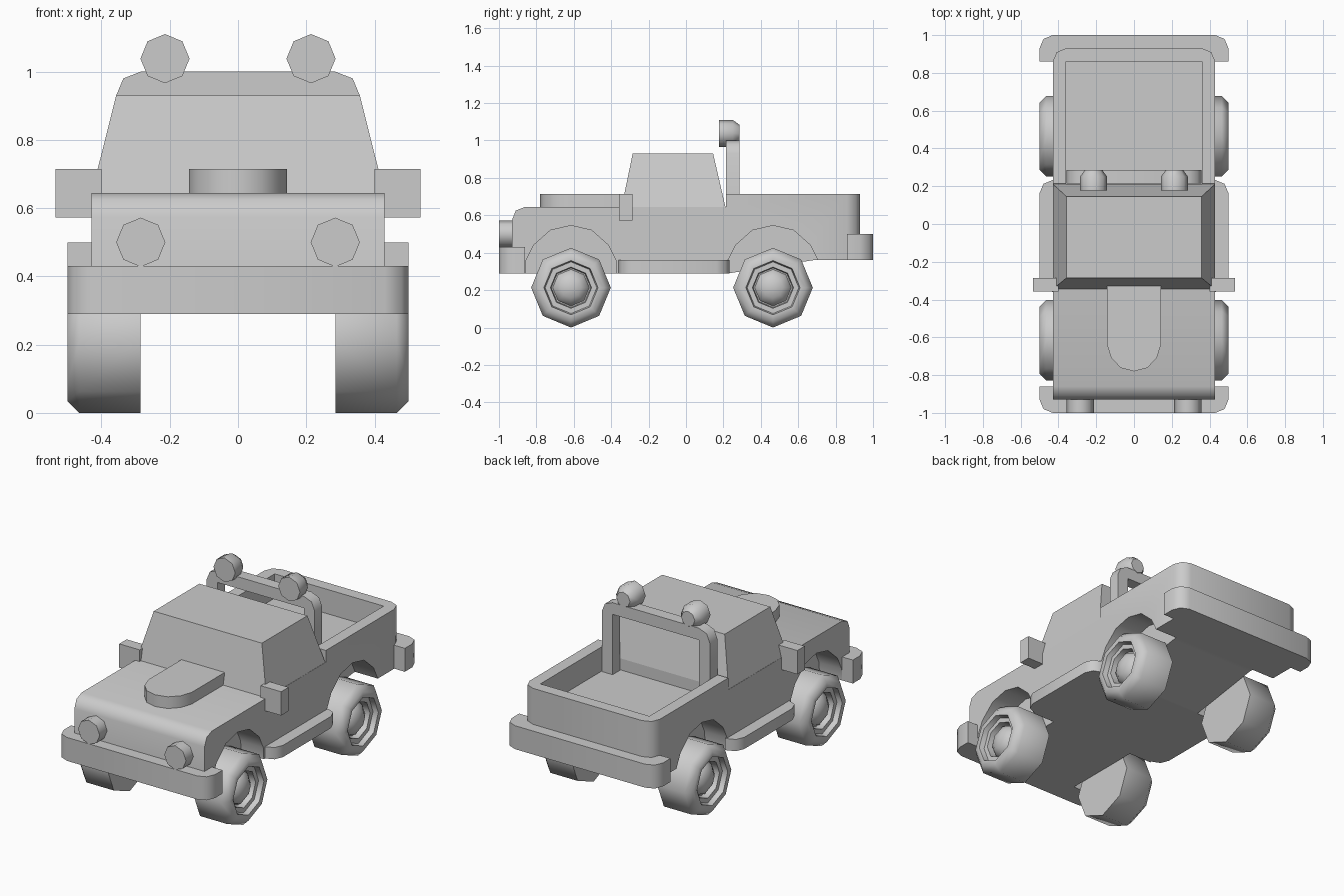
import bpy, bmesh, math
from mathutils import Vector

if "Cube" in bpy.data.objects:
    bpy.data.objects.remove(bpy.data.objects["Cube"])


def finish(name, bm):
    bmesh.ops.recalc_face_normals(bm, faces=bm.faces)
    me = bpy.data.meshes.new(name)
    bm.to_mesh(me)
    bm.free()
    ob = bpy.data.objects.new(name, me)
    bpy.context.collection.objects.link(ob)
    return ob


def prism(name, pts, axis, a, b, round_at=None, r=0.07):
    """Extrude a 2D outline along an axis; round the upright edges where round_at(x, y) holds."""
    place = {'x': lambda u, v, t: (t, u, v),
             'y': lambda u, v, t: (u, t, v),
             'z': lambda u, v, t: (u, v, t)}[axis]
    bm = bmesh.new()
    n = len(pts)
    lo = [bm.verts.new(place(u, v, a)) for u, v in pts]
    hi = [bm.verts.new(place(u, v, b)) for u, v in pts]
    bm.faces.new(lo)
    bm.faces.new(hi)
    for i in range(n):
        j = (i + 1) % n
        bm.faces.new((lo[i], lo[j], hi[j], hi[i]))
    bmesh.ops.recalc_face_normals(bm, faces=bm.faces)
    if round_at:
        edges = []
        for e in bm.edges:
            p, q = e.verts[0].co, e.verts[1].co
            if (p - q).xy.length < 1e-4 and round_at(p.x, p.y):
                edges.append(e)
        bmesh.ops.bevel(bm, geom=edges, offset=r, segments=2, profile=0.5, affect='EDGES')
    return finish(name, bm)


def box(name, x, y, z, round_at=None, r=0.07):
    pts = [(x[0], y[0]), (x[1], y[0]), (x[1], y[1]), (x[0], y[1])]
    return prism(name, pts, 'z', z[0], z[1], round_at, r)


def lathe(name, profile, axis, centre, flip=1):
    """Eight-sided turned part; profile holds (radius, distance along axis)."""
    bm = bmesh.new()
    ax = Vector((1, 0, 0)) if axis == 'x' else Vector((0, 1, 0))
    vs = [bm.verts.new(ax * t * flip + Vector((0, 0, r))) for r, t in profile]
    es = [bm.edges.new(p) for p in zip(vs, vs[1:])]
    bmesh.ops.spin(bm, geom=vs + es, axis=ax, cent=(0, 0, 0), angle=2 * math.pi, steps=8)
    bmesh.ops.remove_doubles(bm, verts=bm.verts, dist=1e-4)
    bmesh.ops.translate(bm, verts=bm.verts, vec=centre)
    return finish(name, bm)


def cut(ob, cutter):
    m = ob.modifiers.new("cut", 'BOOLEAN')
    m.operation = 'DIFFERENCE'
    m.solver = 'EXACT'
    m.object = cutter
    bpy.context.view_layer.objects.active = ob
    bpy.ops.object.modifier_apply(modifier=m.name)
    bpy.data.objects.remove(cutter)


AXLES = {"front": -0.615, "rear": 0.465}
SIDES = {"right": -1, "left": 1}

# Main body with hood, bed walls and rounded tail corners
body = prism("body", [(-0.93, 0.29), (-0.93, 0.575), (-0.91, 0.625), (-0.86, 0.645),
                      (0.215, 0.645), (0.215, 0.715), (0.93, 0.715), (0.93, 0.36),
                      (0.68, 0.36), (0.23, 0.29)], 'x', -0.43, 0.43,
             round_at=lambda x, y: y > 0.9)

# Open bed and wheel wells
cut(body, box("bed_cutter", (-0.36, 0.36), (0.21, 0.86), (0.57, 0.9)))
half = [(0.25, 0.2), (0.24, 0.36), (0.2, 0.44), (0.11, 0.52)]
for c in AXLES.values():
    arch = [(c + u, v) for u, v in half] + [(c, 0.545)] + [(c - u, v) for u, v in reversed(half)]
    for s in SIDES.values():
        cut(body, prism("well_cutter", arch, 'x', s * 0.28, s * 0.6))

# Tapered cab
bm = bmesh.new()
rings = []
for x, y0, y1, z in ((0.43, -0.345, 0.212, 0.64), (0.357, -0.285, 0.145, 0.93)):
    rings.append([bm.verts.new(p) for p in ((-x, y0, z), (x, y0, z), (x, y1, z), (-x, y1, z))])
for f in rings:
    bm.faces.new(f)
for i in range(4):
    j = (i + 1) % 4
    bm.faces.new((rings[0][i], rings[0][j], rings[1][j], rings[1][i]))
finish("cab", bm)

# Hood scoop with rounded nose
nose = [(0.143, -0.32), (0.143, -0.64), (0.12, -0.71), (0.07, -0.762)]
prism("hood_scoop", nose + [(0, -0.78)] + [(-x, y) for x, y in reversed(nose)], 'z', 0.63, 0.715)

# Bumpers
box("front_bumper", (-0.5, 0.5), (-1, -0.86), (0.29, 0.43), lambda x, y: y < -0.95)
box("rear_bumper", (-0.5, 0.5), (0.86, 1), (0.36, 0.5), lambda x, y: y > 0.95)
# The bed must stay open above the bumper: its top (0.5) lies below the bed floor (0.57)

# Roll bar
bar = [(0.285, 0.565), (0.357, 0.565), (0.357, 0.93), (0.336, 0.98), (0.285, 1.0)]
prism("roll_bar", bar + [(-x, z) for x, z in reversed(bar)] + [(-0.285, 0.93), (0.285, 0.93)],
      'y', 0.214, 0.285)

tyre = [(0, 0.285), (0.213, 0.285), (0.213, 0.465), (0.178, 0.5), (0.145, 0.5),
        (0.138, 0.47), (0.11, 0.47), (0.105, 0.43), (0.098, 0.43), (0.09, 0.45),
        (0.055, 0.475), (0, 0.485)]
for side, s in SIDES.items():
    # Wheels
    for end, c in AXLES.items():
        lathe(f"{end}_{side}_wheel", tyre, 'x', (0, c, 0.213), s)
    # Headlights and roof lamps
    lathe(f"{side}_headlight", [(0, -1), (0.072, -1), (0.072, -0.92), (0, -0.92)],
          'y', (s * 0.285, 0, 0.5))
    lathe(f"{side}_roof_lamp", [(0, 0.177), (0.072, 0.177), (0.072, 0.25), (0.045, 0.287), (0, 0.287)],
          'y', (s * 0.214, 0, 1.038))
    # Side mirrors
    xs = sorted((s * 0.4, s * 0.535))
    box(f"{side}_mirror", xs, (-0.357, -0.287), (0.573, 0.715))
    # Running boards
    xs = sorted((s * 0.42, s * 0.5))
    box(f"{side}_running_board", xs, (-0.36, 0.233), (0.29, 0.36), lambda x, y: abs(x) > 0.45)

# Smooth shading with sharp edges kept
bpy.ops.object.select_all(action='SELECT')
bpy.context.view_layer.objects.active = body
bpy.ops.object.shade_smooth_by_angle(angle=math.radians(50))
